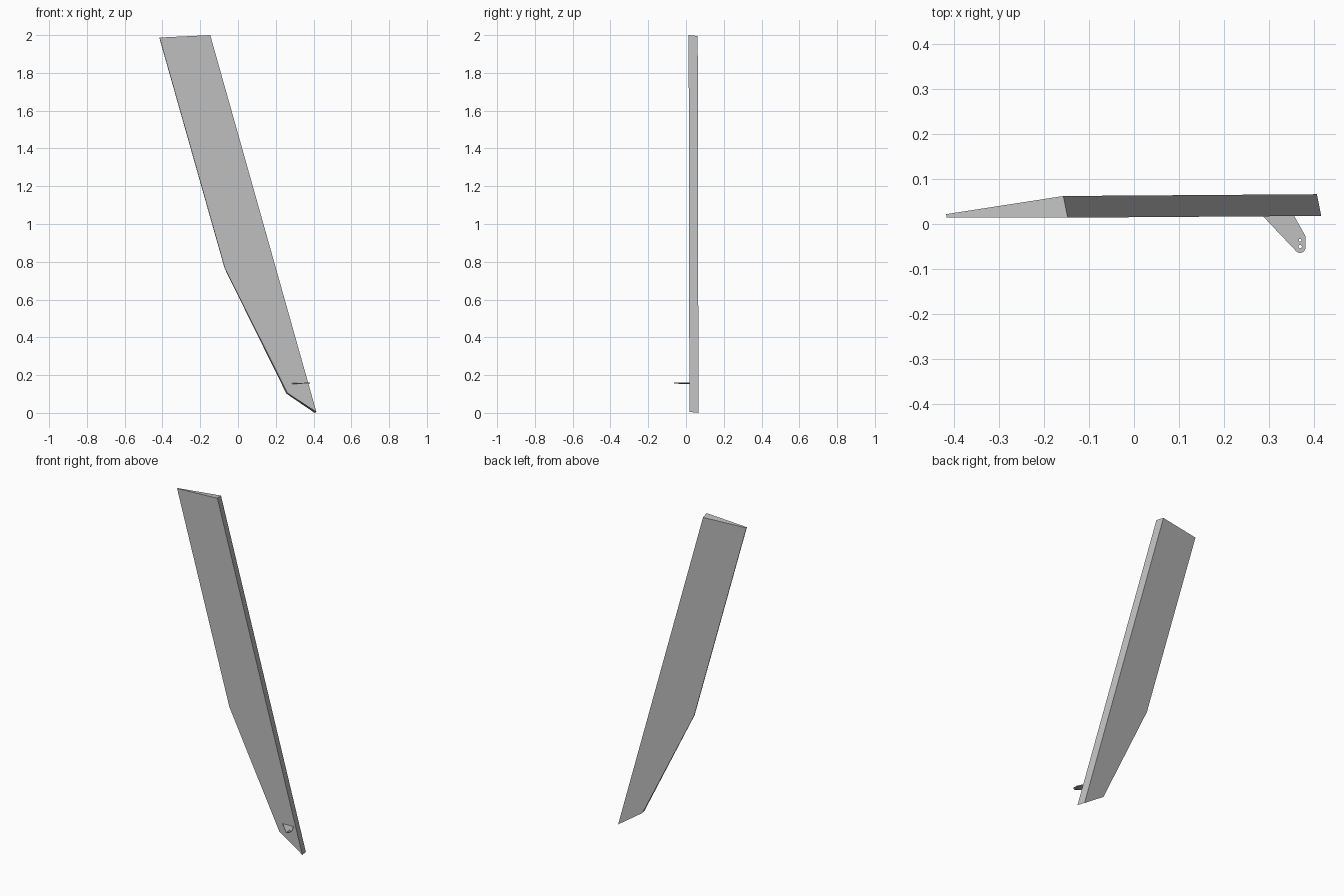
import bpy, bmesh, math
from mathutils import Vector

cube = bpy.data.objects.get("Cube")
if cube:
    bpy.data.objects.remove(cube, do_unlink=True)

grey = bpy.data.materials.new("light grey")
grey.use_nodes = True
COLOUR = (0.52, 0.52, 0.52, 1)
grey.diffuse_color = COLOUR
grey.node_tree.nodes["Principled BSDF"].inputs["Base Color"].default_value = COLOUR


def finish(bm, name):
    bmesh.ops.recalc_face_normals(bm, faces=bm.faces)
    mesh = bpy.data.meshes.new(name)
    bm.to_mesh(mesh)
    bm.free()
    mesh.materials.append(grey)
    ob = bpy.data.objects.new(name, mesh)
    bpy.context.collection.objects.link(ob)
    return ob


# Wedge panel: flat front, back face tapering to a thin trailing edge
outline = [(-0.415, 1.987), (-0.147, 2.0), (0.415, 0.005), (0.262, 0.105), (-0.069, 0.765)]
top, tip = Vector(outline[1]), Vector(outline[2])
bm = bmesh.new()
front, back = [], []
for x, z in outline:
    edge_x = top.x + (top.y - z) / (top.y - tip.y) * (tip.x - top.x)
    thick = 0.048 - 0.04 * (edge_x - x) / 0.27
    y = 0.018 - 0.004 * z / 2
    front.append(bm.verts.new((x, y, z)))
    back.append(bm.verts.new((x - 0.2 * thick, y + thick, z - 0.1 * thick)))
bm.faces.new(front)
bm.faces.new(back[::-1])
for i in range(len(front)):
    j = (i + 1) % len(front)
    bm.faces.new((front[i], back[i], back[j], front[j]))
finish(bm, "wedge_panel")

# Control horn: thin plate with a rounded end and two holes
def arc(cx, cy, r, start, end, n):
    return [(cx + r * math.cos(math.radians(start + (end - start) * k / n)),
             cy + r * math.sin(math.radians(start + (end - start) * k / n))) for k in range(n + 1)]

plate = [(0.285, 0.018), (0.355, 0.018), (0.38, -0.027)]
plate += arc(0.368, -0.052, 0.012, 0, -135, 8)
holes = [arc(0.368, y, r, 0, 360, 12)[:-1] for y, r in ((-0.036, 0.003), (-0.05, 0.004))]
bm = bmesh.new()
edges = []
for loop in [plate] + holes:
    vs = [bm.verts.new((x, y, 0.154 + 0.03 * (x - 0.33))) for x, y in loop]
    edges += [bm.edges.new((vs[i - 1], vs[i])) for i in range(len(vs))]
bmesh.ops.triangle_fill(bm, edges=edges, use_beauty=True, normal=(0, 0, 1))
ext = bmesh.ops.extrude_face_region(bm, geom=bm.faces[:], use_keep_orig=True)
bmesh.ops.translate(bm, verts=[v for v in ext["geom"] if isinstance(v, bmesh.types.BMVert)], vec=(0, 0, 0.005))
finish(bm, "control_horn")
